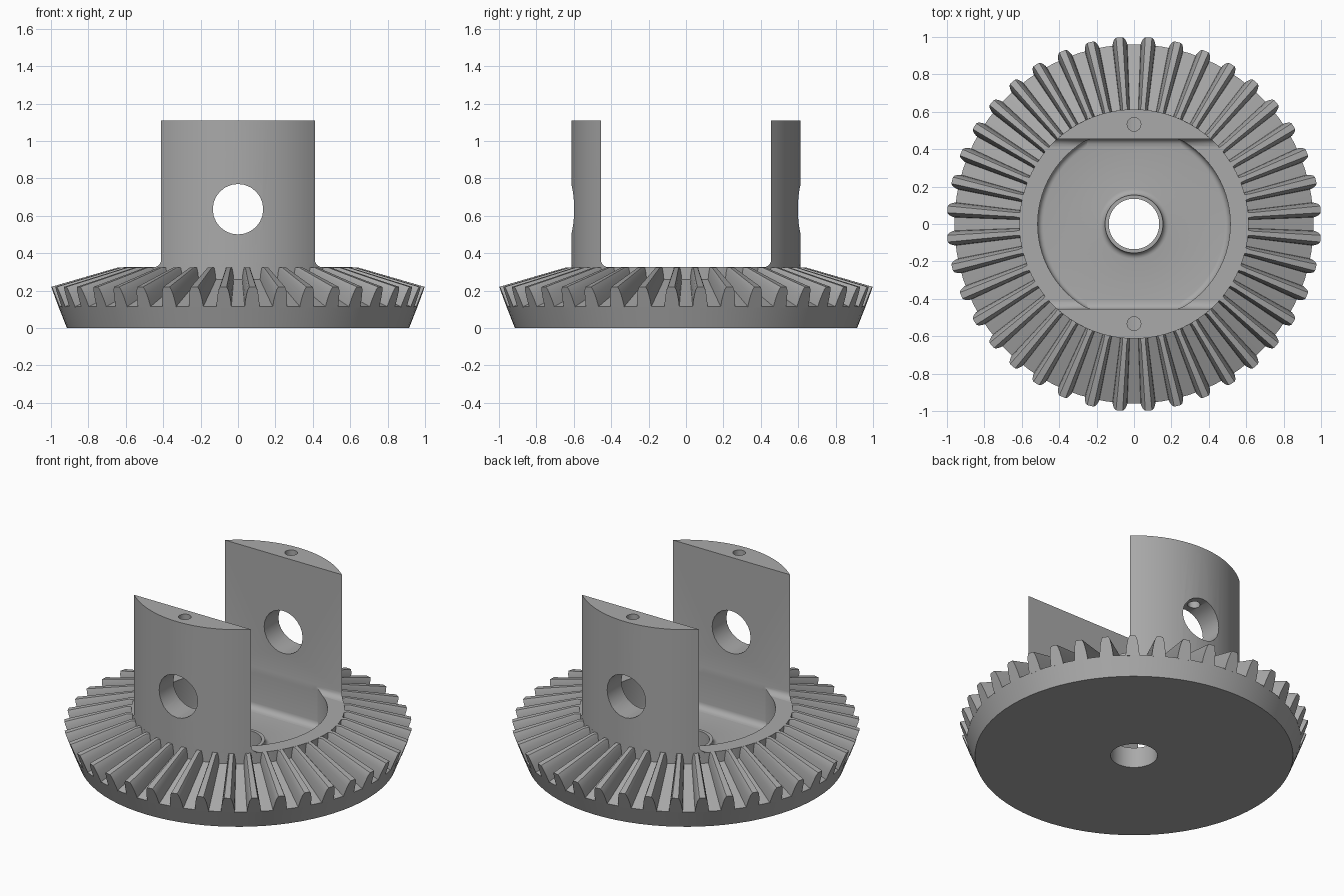
import bpy
import bmesh
from math import sin, cos, pi, asin, sqrt

SEG = 80          # divisions of the turned parts
TEETH = 40
HUB_R, HUB_Z = 0.613, 0.325
RECESS_R, FLOOR_Z = 0.515, 0.095
POST_Y, POST_TOP = 0.455, 1.11
BORE_R = 0.135
APEX_Z = 0.51     # point where all the teeth lines converge

cube = bpy.data.objects.get("Cube")
if cube:
    bpy.data.objects.remove(cube, do_unlink=True)

GREY = (0.4, 0.4, 0.4, 1.0)
steel = bpy.data.materials.new("steel grey")
steel.use_nodes = True
steel.diffuse_color = GREY
steel.node_tree.nodes["Principled BSDF"].inputs["Base Color"].default_value = GREY


def make_object(name, bm):
    bmesh.ops.recalc_face_normals(bm, faces=bm.faces[:])
    mesh = bpy.data.meshes.new(name)
    bm.to_mesh(mesh)
    bm.free()
    mesh.materials.append(steel)
    ob = bpy.data.objects.new(name, mesh)
    bpy.context.scene.collection.objects.link(ob)
    return ob


def loft(bm, rings, closed=False):
    """Skin a list of equal-length point rings, capped or joined end to end."""
    loops = [[bm.verts.new(p) for p in ring] for ring in rings]
    n = len(loops[0])
    pairs = list(zip(loops, loops[1:]))
    if closed:
        pairs.append((loops[-1], loops[0]))
    else:
        bm.faces.new(loops[0])
        bm.faces.new(loops[-1])
    for a, b in pairs:
        for i in range(n):
            j = (i + 1) % n
            bm.faces.new((a[i], a[j], b[j], b[i]))


def loft_object(name, rings, closed=False):
    bm = bmesh.new()
    loft(bm, rings, closed)
    return make_object(name, bm)


def circle(r, count):
    return [(r * cos(2 * pi * i / count), r * sin(2 * pi * i / count)) for i in range(count)]


def cut(ob, cutters):
    for c in cutters:
        mod = ob.modifiers.new("cut", "BOOLEAN")
        mod.operation, mod.solver, mod.object = "DIFFERENCE", "EXACT", c
    bpy.context.view_layer.update()
    graph = bpy.context.evaluated_depsgraph_get()
    result = bpy.data.meshes.new_from_object(ob.evaluated_get(graph))
    ob.modifiers.clear()
    ob.data = result


def fillet(r, steps=5):
    """Offsets of a concave quarter round: (distance out from wall, height)."""
    return [(r * (1 - sin(a)), r * (1 - cos(a)))
            for a in (pi / 2 * i / steps for i in range(steps + 1))]


# Turned blank: back cone, root cone, hub, recess and centre boss
boss_r, boss_top = 0.155, 0.13
profile = [(BORE_R, 0), (0.915, 0), (0.96, 0.115), (HUB_R, 0.258),
           (HUB_R, HUB_Z), (RECESS_R, HUB_Z)]
profile += [(RECESS_R - d, FLOOR_Z + h) for d, h in reversed(fillet(0.03))]
profile += [(boss_r + d, FLOOR_Z + h) for d, h in fillet(0.032)]
profile += [(boss_r, boss_top), (BORE_R, boss_top)]
blank = loft_object("gear_blank",
                    [[(r * c, r * s, z) for r, z in profile] for c, s in circle(1, SEG)],
                    closed=True)

# Tapered teeth, as (height fraction, half width) at the outer end
flank = [(-0.04, 0.04), (0.3, 0.037), (0.6, 0.032), (0.85, 0.026), (1, 0.018)]
section = [(t, -w) for t, w in flank] + [(t, w) for t, w in reversed(flank)]
bm = bmesh.new()
for k in range(TEETH):
    angle = 2 * pi * (k + 0.5) / TEETH
    c, s = cos(angle), sin(angle)
    rings = []
    for scale in (1.0, 0.6):
        ring = []
        for t, w in section:
            r = (0.96 + 0.04 * t) * scale
            z = APEX_Z + (0.115 + 0.105 * t - APEX_Z) * scale
            ring.append((r * c - w * scale * s, r * s + w * scale * c, z))
        rings.append(ring)
    loft(bm, rings)
# Trim the inner ends level with the hub top
bmesh.ops.bisect_plane(bm, geom=bm.verts[:] + bm.edges[:] + bm.faces[:],
                       plane_co=(0, 0, HUB_Z - 0.0005), plane_no=(0, 0, 1), clear_outer=True)
bmesh.ops.holes_fill(bm, edges=[e for e in bm.edges if e.is_boundary])
teeth = make_object("gear_teeth", bm)


# Posts: circle segments stacked in height, with filleted feet
def segment(z, y0, r, side, count=20):
    a0 = asin(y0 / r)
    angles = [a0 + (pi - 2 * a0) * i / count for i in range(count + 1)]
    return [(side * r * cos(a), side * r * sin(a), z) for a in angles]


def foot(base, r, side):
    return [segment(base + h, POST_Y - d, r, side) for d, h in reversed(fillet(0.04))][::-1]


def cylinder_cutter(name, r, count, place):
    ob = loft_object(name, [[place(u, v, e) for u, v in circle(r, count)] for e in (0, 1)])
    ob.hide_render = True
    return ob


cross_hole = cylinder_cutter("cross_hole_cutter", BORE_R, 24,
                             lambda u, v, e: (u, 2 * e - 1, 0.635 + v))
recess = cylinder_cutter("recess_cutter", RECESS_R, SEG,
                         lambda u, v, e: (u, max(-POST_Y + 0.001, min(POST_Y - 0.001, v)),
                                          0.2 + 0.4 * e))
parts = [blank, teeth]
cutters = [cross_hole, recess]
for label, side in (("front", -1), ("back", 1)):
    pin_hole = cylinder_cutter(label + "_pin_cutter", 0.037, 16,
                               lambda u, v, e: (u, side * 0.533 + v, 0.65 + 0.6 * e))
    post = loft_object(label + "_post",
                       foot(HUB_Z, HUB_R, side) + [segment(POST_TOP, POST_Y, HUB_R, side)])
    cut(post, [recess, cross_hole, pin_hole])
    base = loft_object(label + "_post_base",
                       [segment(0.05, POST_Y - 0.04, 0.6, side)]
                       + foot(FLOOR_Z, 0.6, side)
                       + [segment(HUB_Z, POST_Y, 0.6, side)])
    parts += [post, base]
    cutters.append(pin_hole)

for c in cutters:
    bpy.data.objects.remove(c, do_unlink=True)

# Smooth the rounds and keep the edges sharp
bpy.ops.object.select_all(action="DESELECT")
for ob in parts:
    ob.select_set(True)
bpy.context.view_layer.objects.active = blank
bpy.ops.object.shade_smooth_by_angle(angle=pi / 6)
